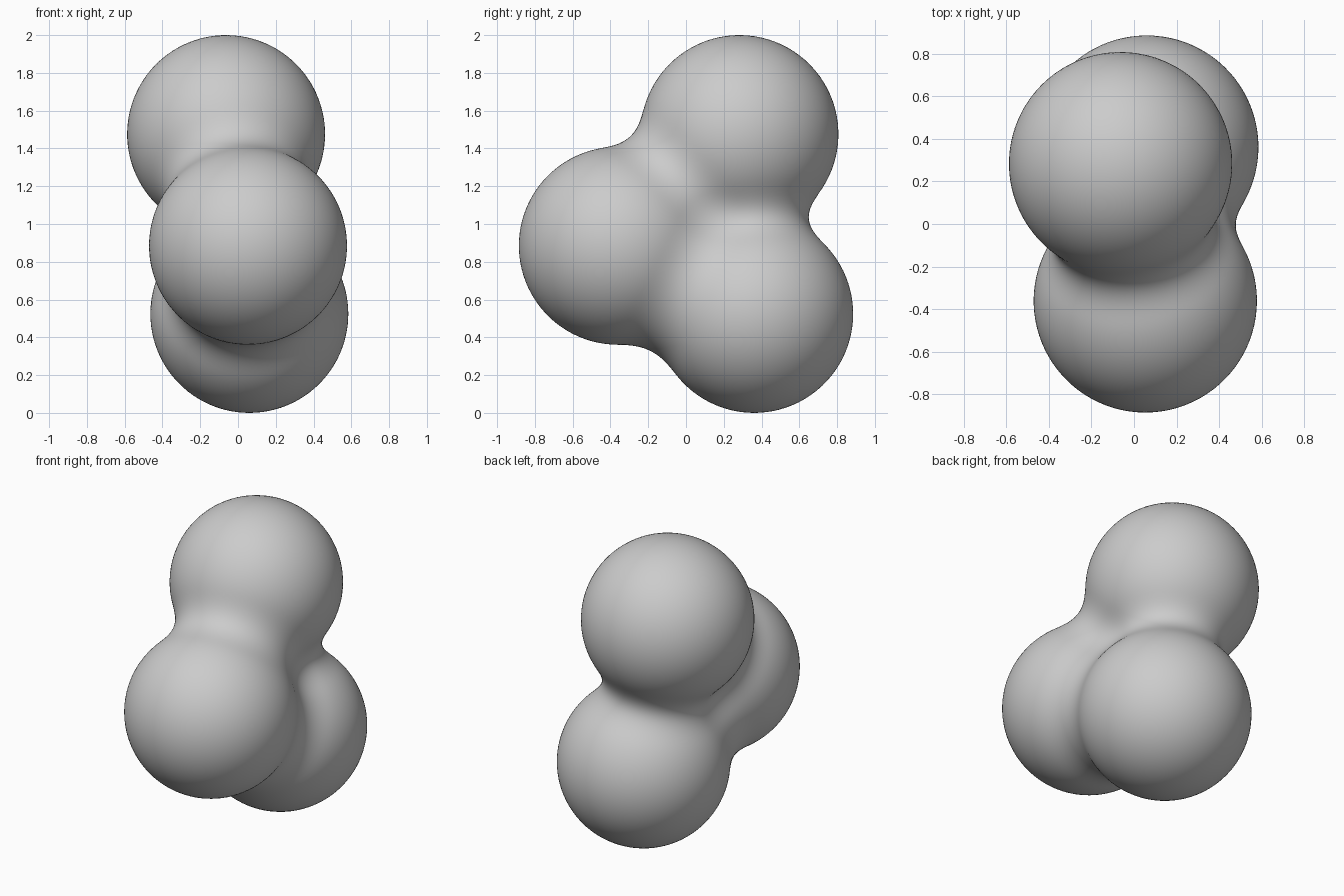
import bpy, bmesh
from mathutils import Vector

if "Cube" in bpy.data.objects:
    bpy.data.objects.remove(bpy.data.objects["Cube"])

# Three equal blobs: upper, front, lower
CENTRES = [Vector((-0.063, 0.283, 1.476)),
           Vector((0.053, -0.361, 0.885)),
           Vector((0.06, 0.361, 0.524))]
RADIUS = 0.524      # visible radius of a lone blob
REACH = 0.77        # distance at which a blob stops blending
LEVEL = (1 - (RADIUS / REACH) ** 2) ** 3
CORE = sum(CENTRES, Vector()) / 3


def inside(p):
    """Soft-blob field test."""
    field = sum(max(0.0, 1 - (p - c).length_squared / REACH ** 2) ** 3
                for c in CENTRES)
    return field > LEVEL


def surface_point(direction):
    """Walk out from the core to the blended surface, then refine."""
    near, far = 0.0, 1.6
    step = 0.08
    while inside(CORE + direction * (near + step)):
        near += step
    far = near + step
    for _ in range(14):
        mid = (near + far) / 2
        if inside(CORE + direction * mid):
            near = mid
        else:
            far = mid
    return CORE + direction * near


# Blended body: a fine sphere pushed out onto the soft union
bm = bmesh.new()
bmesh.ops.create_icosphere(bm, subdivisions=6, radius=1)
for v in bm.verts:
    v.co = surface_point(v.co.normalized())
for f in bm.faces:
    f.smooth = True
bmesh.ops.recalc_face_normals(bm, faces=bm.faces)
mesh = bpy.data.meshes.new("blob_cluster")
bm.to_mesh(mesh)
bm.free()
body = bpy.data.objects.new("blob_cluster", mesh)
bpy.context.collection.objects.link(body)
